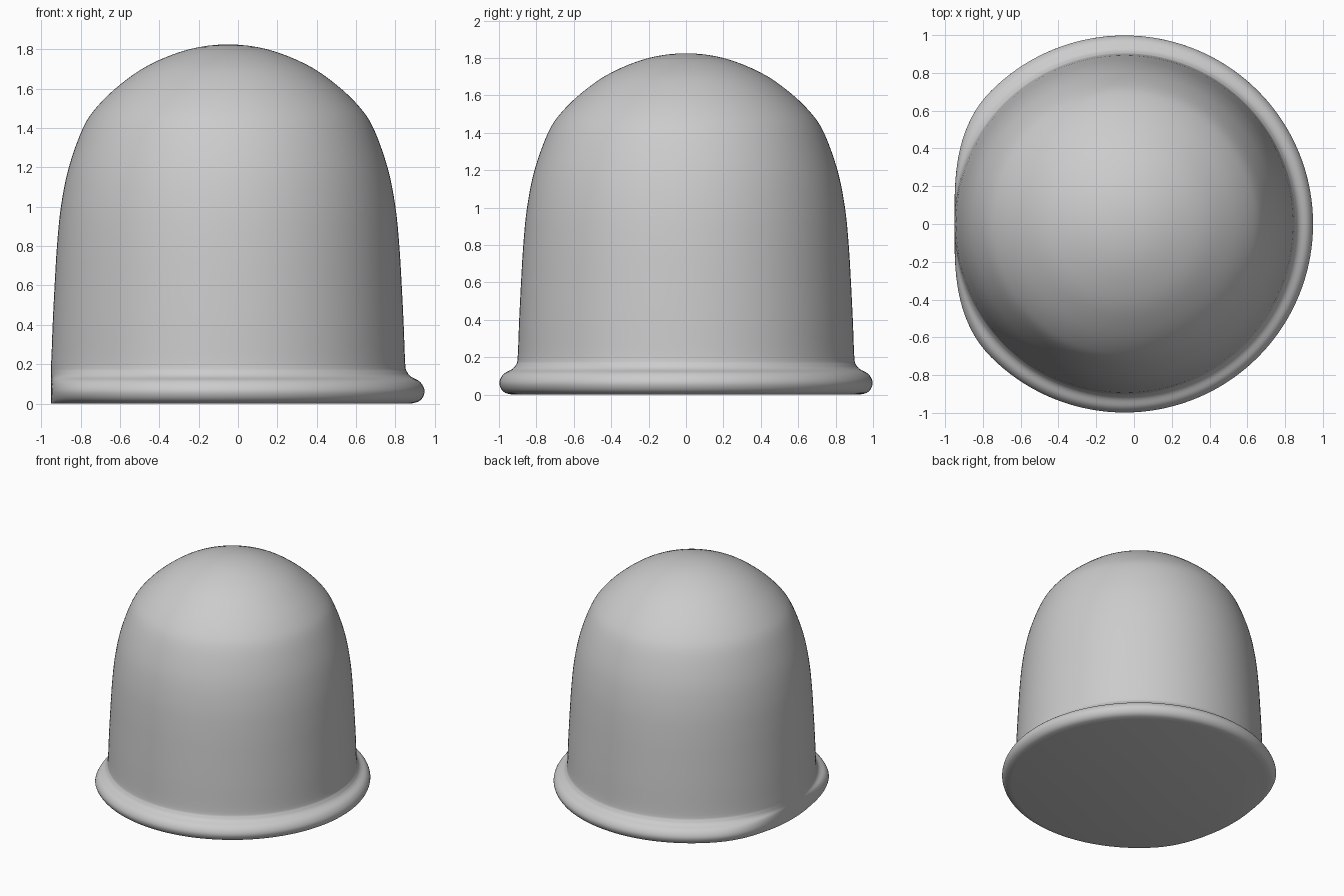
import bpy, bmesh, math
from mathutils import Vector

if "Cube" in bpy.data.objects:
    bpy.data.objects.remove(bpy.data.objects["Cube"])

CX, WALL, SEGS = -0.05, 0.90, 144

# Half profile (radius, height): rolled rim, near-vertical wall, dome
PROFILE = [(0.93, 0.0), (0.966, 0.01), (0.988, 0.03), (0.998, 0.06), (0.99, 0.09),
           (0.968, 0.116), (0.93, 0.136), (0.91, 0.16), (0.90, 0.20), (0.892, 0.40),
           (0.882, 0.60), (0.870, 0.80), (0.850, 1.0), (0.810, 1.2), (0.738, 1.4),
           (0.665, 1.51), (0.55, 1.62), (0.40, 1.722), (0.20, 1.80), (0.0, 1.825)]


def smooth(points, steps=4):
    """Catmull-Rom curve through the points; mirrored at the apex."""
    p = [Vector(q) for q in points]
    p = [p[0] * 2 - p[1]] + p + [Vector((-p[-2].x, p[-2].y))]
    out = []
    for a, b, c, d in zip(p, p[1:], p[2:], p[3:]):
        for i in range(steps):
            t = i / steps
            out.append(0.5 * (2 * b + (c - a) * t + (2 * a - 5 * b + 4 * c - d) * t * t
                              + (3 * b - a - 3 * c + d) * t ** 3))
    return out


def rim_factor(angle):
    """Rim fades to nothing on the -x side."""
    off = abs(math.degrees(angle) - 180)
    t = min(1, off / 44)
    return t * t * (3 - 2 * t)


bm = bmesh.new()
rings = []
for r, z in smooth(PROFILE):
    ring = []
    for i in range(SEGS):
        a = 2 * math.pi * i / SEGS
        rr = WALL + (r - WALL) * rim_factor(a) if r > WALL else r
        ring.append(bm.verts.new((CX + rr * math.cos(a), rr * math.sin(a), max(z, 0))))
    rings.append(ring)
for lo, hi in zip(rings, rings[1:]):
    for i in range(SEGS):
        j = (i + 1) % SEGS
        bm.faces.new((lo[i], lo[j], hi[j], hi[i]))

# Apex fan and flat base
apex = bm.verts.new((CX, 0, PROFILE[-1][1]))
for i in range(SEGS):
    bm.faces.new((rings[-1][i], rings[-1][(i + 1) % SEGS], apex))
bm.faces.new(rings[0][::-1])

mesh = bpy.data.meshes.new("domed_cap")
bm.to_mesh(mesh)
bm.free()
cap = bpy.data.objects.new("domed_cap", mesh)
bpy.context.collection.objects.link(cap)
bpy.context.view_layer.objects.active = cap
cap.select_set(True)
bpy.ops.object.shade_smooth_by_angle(angle=math.radians(40))
